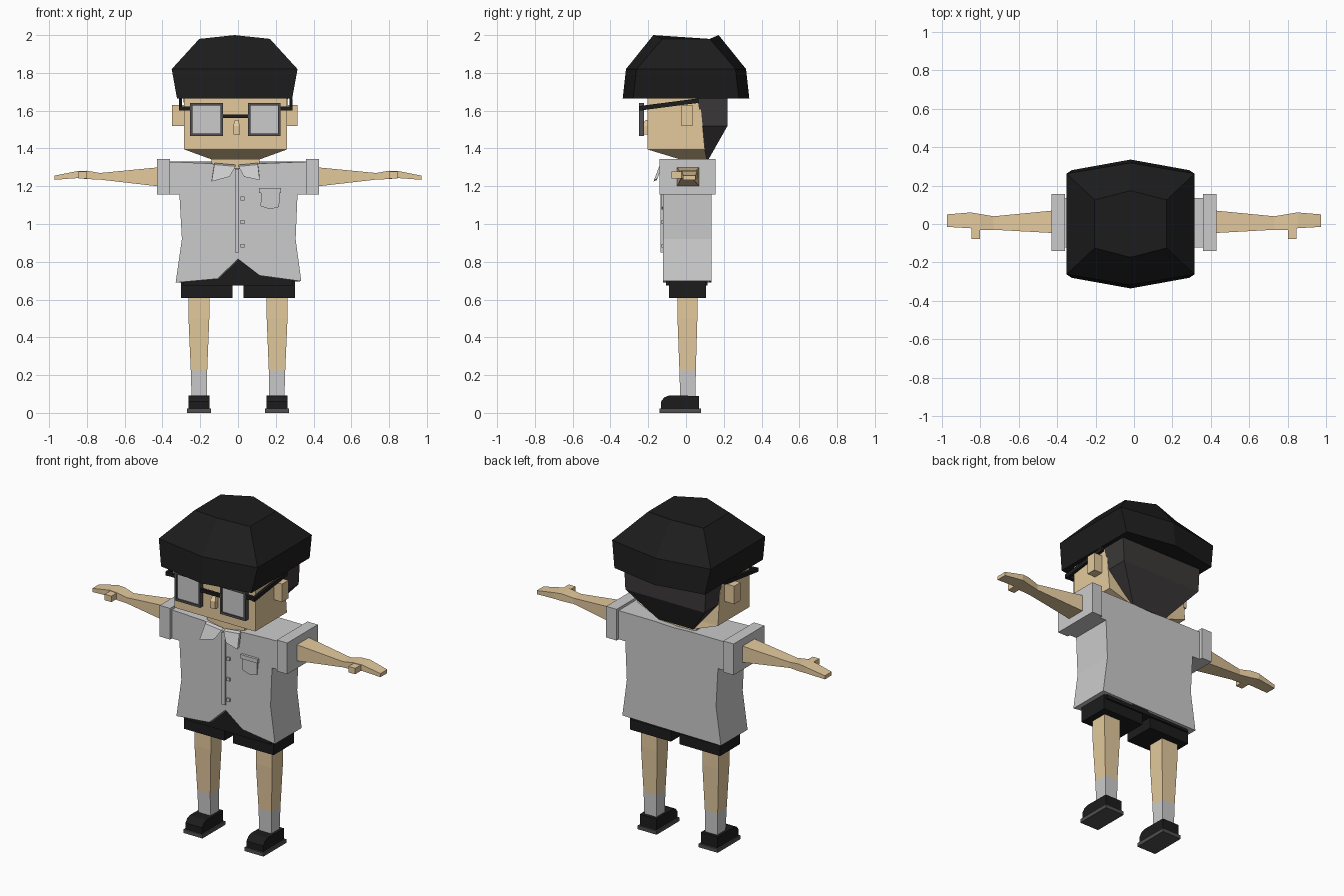
import bpy, bmesh
from mathutils import Vector


def material(name, r, g, b):
    m = bpy.data.materials.new(name)
    m.diffuse_color = (r, g, b, 1)
    return m


SKIN = material("skin", 0.78, 0.59, 0.34)
BLACK = material("black", 0.012, 0.012, 0.012)
NAPE = material("nape", 0.045, 0.04, 0.04)
CUFF = material("cuff_grey", 0.55, 0.55, 0.55)
RIM = material("rim_grey", 0.08, 0.08, 0.085)


def loft(name, rings, mat=None):
    """Skin a stack of equal-length vertex rings and cap both ends."""
    bm = bmesh.new()
    rows = [[bm.verts.new(p) for p in r] for r in rings]
    n = len(rows[0])
    for a, b in zip(rows, rows[1:]):
        for i in range(n):
            j = (i + 1) % n
            bm.faces.new((a[i], a[j], b[j], b[i]))
    bm.faces.new(rows[0])
    bm.faces.new(rows[-1])
    bmesh.ops.recalc_face_normals(bm, faces=bm.faces)
    me = bpy.data.meshes.new(name)
    bm.to_mesh(me)
    bm.free()
    ob = bpy.data.objects.new(name, me)
    bpy.context.collection.objects.link(ob)
    if mat:
        me.materials.append(mat)
    return ob


def rect(x0, x1, y0, y1, z):
    return [(x0, y0, z), (x1, y0, z), (x1, y1, z), (x0, y1, z)]


def box(name, x0, x1, y0, y1, z0, z1, mat=None):
    return loft(name, [rect(x0, x1, y0, y1, z0), rect(x0, x1, y0, y1, z1)], mat)


def prism(name, pts, y0, y1, mat=None):
    return loft(name, [[(x, y, z) for x, z in pts] for y in (y0, y1)], mat)


# Hair: faceted hexagonal bowl, plus tapered hair at the nape
def hex_ring(hw, ys, yc, zs, zc):
    c = -0.018
    return [(c - hw, -ys, zs), (c, -yc, zc), (c + hw, -ys, zs),
            (c + hw, ys, zs), (c, yc, zc), (c - hw, ys, zs)]


loft("hair_bowl", [hex_ring(0.305, 0.28, 0.335, 1.665, 1.665),
                   hex_ring(0.333, 0.262, 0.318, 1.82, 1.82),
                   hex_ring(0.187, 0.125, 0.173, 1.98, 2.0)], BLACK)
loft("hair_nape", [rect(-0.13, 0.105, 0.09, 0.118, 1.34),
                   rect(-0.28, 0.255, 0.085, 0.22, 1.52),
                   rect(-0.29, 0.265, 0.055, 0.22, 1.69)], NAPE)

# Head, neck, nose, ears
loft("head", [rect(-0.14, 0.115, -0.03, 0.11, 1.342),
              rect(-0.285, 0.26, -0.205, 0.1, 1.395),
              rect(-0.285, 0.26, -0.205, 0.07, 1.7)], SKIN)
box("neck", -0.14, 0.115, -0.1, 0.1, 1.25, 1.345, SKIN)
loft("nose", [rect(-0.025, 0.01, -0.235, -0.2, 1.475),
              rect(-0.025, 0.01, -0.235, -0.2, 1.52),
              rect(-0.017, 0.002, -0.215, -0.2, 1.55)], SKIN)
for side, x0, x1 in (("left", -0.35, -0.28), ("right", 0.255, 0.315)):
    box(side + "_ear", x0, x1, -0.025, 0.035, 1.52, 1.63, SKIN)

# Glasses: two framed lenses, bridge and sloping temples
for side, x0, x1, xt in (("left", -0.253, -0.08, -0.305), ("right", 0.052, 0.225, 0.28)):
    z0, z1, t = 1.465, 1.64, 0.013
    for n, (a, b, c, d) in enumerate(((x0, x0 + t, z0, z1), (x1 - t, x1, z0, z1),
                                      (x0 + t, x1 - t, z0, z0 + t), (x0 + t, x1 - t, z1 - t, z1))):
        box(f"{side}_rim_{n}", a, b, -0.25, -0.222, c, d, RIM)
    box(side + "_lens", x0 + t, x1 - t, -0.242, -0.23, z0 + t, z1 - t)
    inner = x0 if xt < 0 else x1
    box(side + "_hinge", min(inner, xt), max(inner, xt), -0.25, -0.228, 1.602, 1.622, BLACK)
    loft(side + "_temple", [[(xt + dx, y, z + dz) for dx, dz in
                             ((-0.008, -0.012), (0.008, -0.012), (0.008, 0.012), (-0.008, 0.012))]
                            for y, z in ((-0.25, 1.612), (0.065, 1.653))], BLACK)
box("glasses_bridge", -0.08, 0.052, -0.247, -0.23, 1.56, 1.58, BLACK)

# Shirt: T outline, neckline and hem notched at the front only
sides_l = [(-0.37, 1.33), (-0.37, 1.155), (-0.31, 1.155), (-0.297, 0.92), (-0.33, 0.69)]
sides_r = [(0.335, 0.697), (0.305, 0.92), (0.315, 1.155), (0.37, 1.155), (0.37, 1.33)]
front = sides_l + [(-0.11, 0.71), (0, 0.815), (0.115, 0.727)] + sides_r + \
    [(0.115, 1.32), (-0.005, 1.29), (-0.14, 1.32)]
back = sides_l + [(-0.11, 0.692), (0, 0.693), (0.115, 0.694)] + sides_r + \
    [(0.115, 1.33), (-0.005, 1.325), (-0.14, 1.33)]
loft("shirt", [[(x, -0.122, z) for x, z in front], [(x, 0.135, z) for x, z in back]])

# Placket, buttons, pocket
box("placket", -0.016, 0.006, -0.134, -0.115, 0.85, 1.29)
for n, z in enumerate((1.135, 1.01, 0.885)):
    box(f"button_{n}", 0.014, 0.034, -0.13, -0.115, z - 0.01, z + 0.01, CUFF)
prism("pocket", [(0.122, 1.185), (0.12, 1.095), (0.17, 1.078), (0.218, 1.09), (0.22, 1.185)],
      -0.13, -0.115, CUFF)
box("pocket_flap", 0.112, 0.228, -0.137, -0.115, 1.165, 1.19, CUFF)

# Collar points leaning out from the neck
for side, pts in (("left", [(-0.14, 1.225), (-0.045, 1.25), (-0.012, 1.305), (-0.125, 1.315)]),
                  ("right", [(0.115, 1.232), (0.032, 1.25), (0.002, 1.305), (0.105, 1.315)])):
    lean = [(x, -0.138 - (1.315 - z) * 0.38, z) for x, z in pts]
    loft(side + "_collar", [lean, [(x, y + 0.018, z + 0.008) for x, y, z in lean]])

# Limbs and sleeves, mirrored left and right
for side, s in (("left", -1), ("right", 1)):
    def sx(ob):
        if s < 0:
            for v in ob.data.vertices:
                v.co.x *= -1
            ob.data.flip_normals()

    sx(box(side + "_cuff", 0.36, 0.43, -0.14, 0.155, 1.155, 1.345, CUFF))
    arm = [(0.40, -0.048, 0.072, 1.197, 1.302), (0.73, -0.03, 0.04, 1.235, 1.27),
           (0.80, -0.03, 0.052, 1.238, 1.282), (0.85, -0.022, 0.06, 1.243, 1.28),
           (0.972, -0.015, 0.05, 1.234, 1.256)]
    sx(loft(side + "_arm", [[(x, a, c), (x, b, c), (x, b, d), (x, a, d)]
                            for x, a, b, c, d in arm], SKIN))
    sx(box(side + "_thumb", 0.80, 0.845, -0.078, -0.02, 1.242, 1.278, SKIN))

    # Shorts leg, leg, sock
    sx(box(side + "_shorts_leg", 0.028, 0.303, -0.09, 0.105, 0.608, 0.7, BLACK))
    mid = rect(0.163, 0.25, -0.035, 0.052, 0.225)
    sx(loft(side + "_leg", [mid, rect(0.152, 0.262, -0.045, 0.06, 0.5),
                            rect(0.152, 0.262, -0.045, 0.06, 0.64)], SKIN))
    sx(loft(side + "_sock", [rect(0.165, 0.245, -0.03, 0.05, 0.06), mid]))

    # Shoe with sloped toe, on a thin sole
    toe = [(-0.132, 0.02), (-0.132, 0.06), (-0.115, 0.082), (-0.09, 0.092), (0.07, 0.09), (0.07, 0.02)]
    sx(loft(side + "_shoe", [[(x, y, z) for y, z in toe] for x in (0.15, 0.262)], BLACK))
    sx(box(side + "_sole", 0.142, 0.27, -0.14, 0.08, 0, 0.022, RIM))

box("shorts_seat", -0.29, 0.29, -0.105, 0.115, 0.675, 0.83, BLACK)
